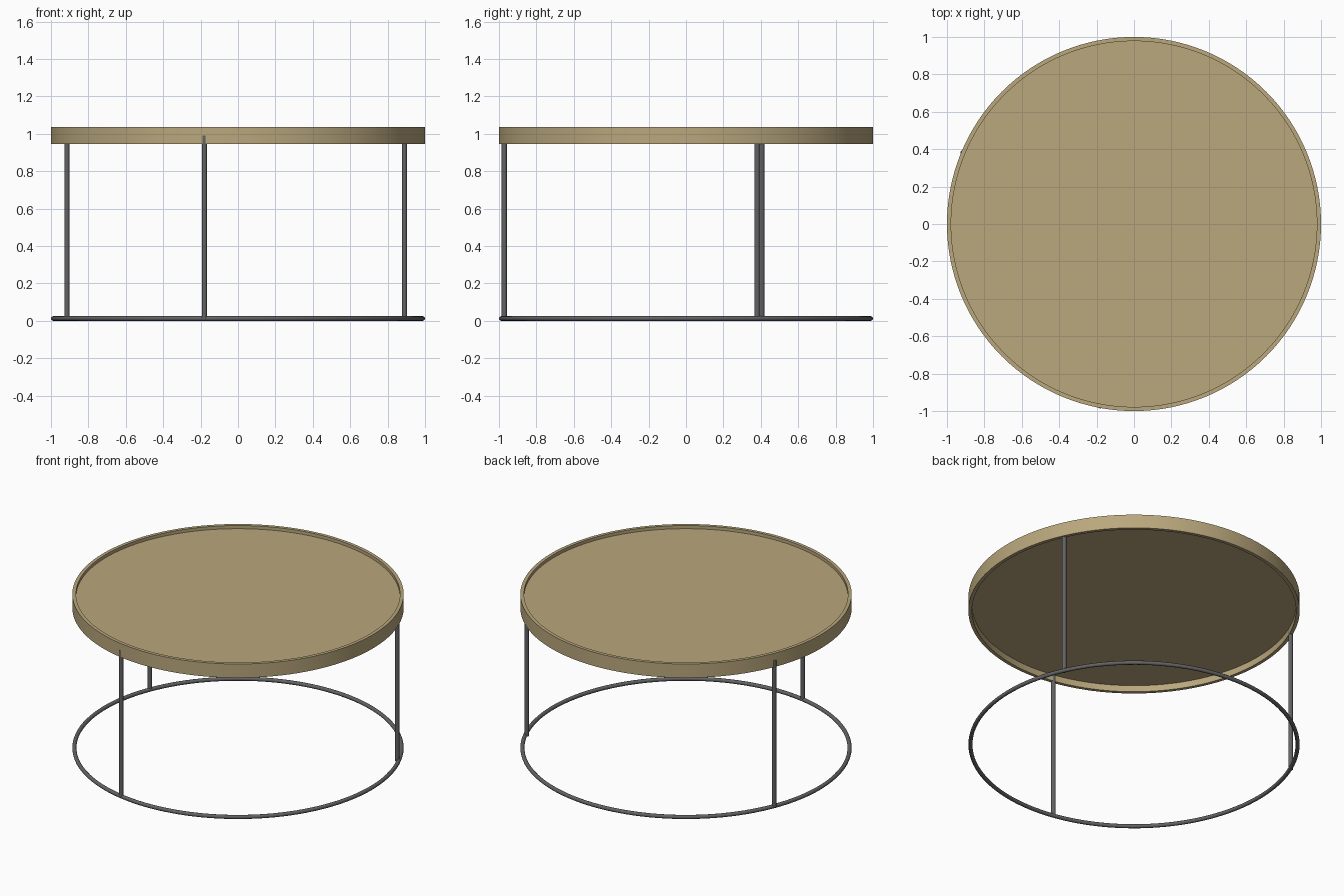
import bpy, math

if "Cube" in bpy.data.objects:
    bpy.data.objects.remove(bpy.data.objects["Cube"])


def material(name, rgb):
    m = bpy.data.materials.new(name)
    m.diffuse_color = (*rgb, 1)
    m.use_nodes = True
    m.node_tree.nodes["Principled BSDF"].inputs["Base Color"].default_value = m.diffuse_color
    return m


wood = material("tan_tabletop", (0.49, 0.39, 0.205))
steel = material("dark_grey_metal", (0.125, 0.125, 0.13))


def finish(obj, name, mat):
    obj.name = name
    obj.data.materials.append(mat)
    bpy.ops.object.shade_smooth_by_angle(angle=math.radians(35))


def lathe(name, profile, mat, steps=128):
    """Revolve a closed (radius, z) profile round the z axis."""
    n = len(profile)
    verts, faces = [], []
    for i in range(steps):
        a = 2 * math.pi * i / steps
        verts += [(r * math.cos(a), r * math.sin(a), z) for r, z in profile]
    for i in range(steps):
        j = (i + 1) % steps
        for k in range(n):
            l = (k + 1) % n
            faces.append((i * n + k, j * n + k, j * n + l, i * n + l))
    mesh = bpy.data.meshes.new(name)
    mesh.from_pydata(verts, [], faces)
    obj = bpy.data.objects.new(name, mesh)
    bpy.context.collection.objects.link(obj)
    bpy.context.view_layer.objects.active = obj
    obj.select_set(True)
    finish(obj, name, mat)
    obj.select_set(False)


def cylinder(name, r, x, y, z0, z1, mat, sides):
    bpy.ops.mesh.primitive_cylinder_add(
        vertices=sides, radius=r, depth=z1 - z0, location=(x, y, (z0 + z1) / 2))
    finish(bpy.context.object, name, mat)
    bpy.context.object.select_set(False)


# Tray top: upright rim with a recessed panel inside it
lathe("tabletop_rim", [(0.978, 0.945), (1, 0.945), (1, 1.037), (0.978, 1.037)], wood)
cylinder("tabletop_panel", 0.98, 0, 0, 0.987, 1.016, wood, 128)

# Round tube ring on the floor
tube = 0.0125
lathe("base_ring", [(1 - tube + tube * math.cos(t * math.pi / 6),
                     tube + tube * math.sin(t * math.pi / 6)) for t in range(12)], steel)

# Three slim legs rising from the ring into the tray
for name, x, y in (("front_leg", -0.18, -0.972),
                   ("right_leg", 0.89, 0.405),
                   ("left_leg", -0.915, 0.38)):
    cylinder(name, 0.0138, x, y, 0.01, 0.99, steel, 16)
